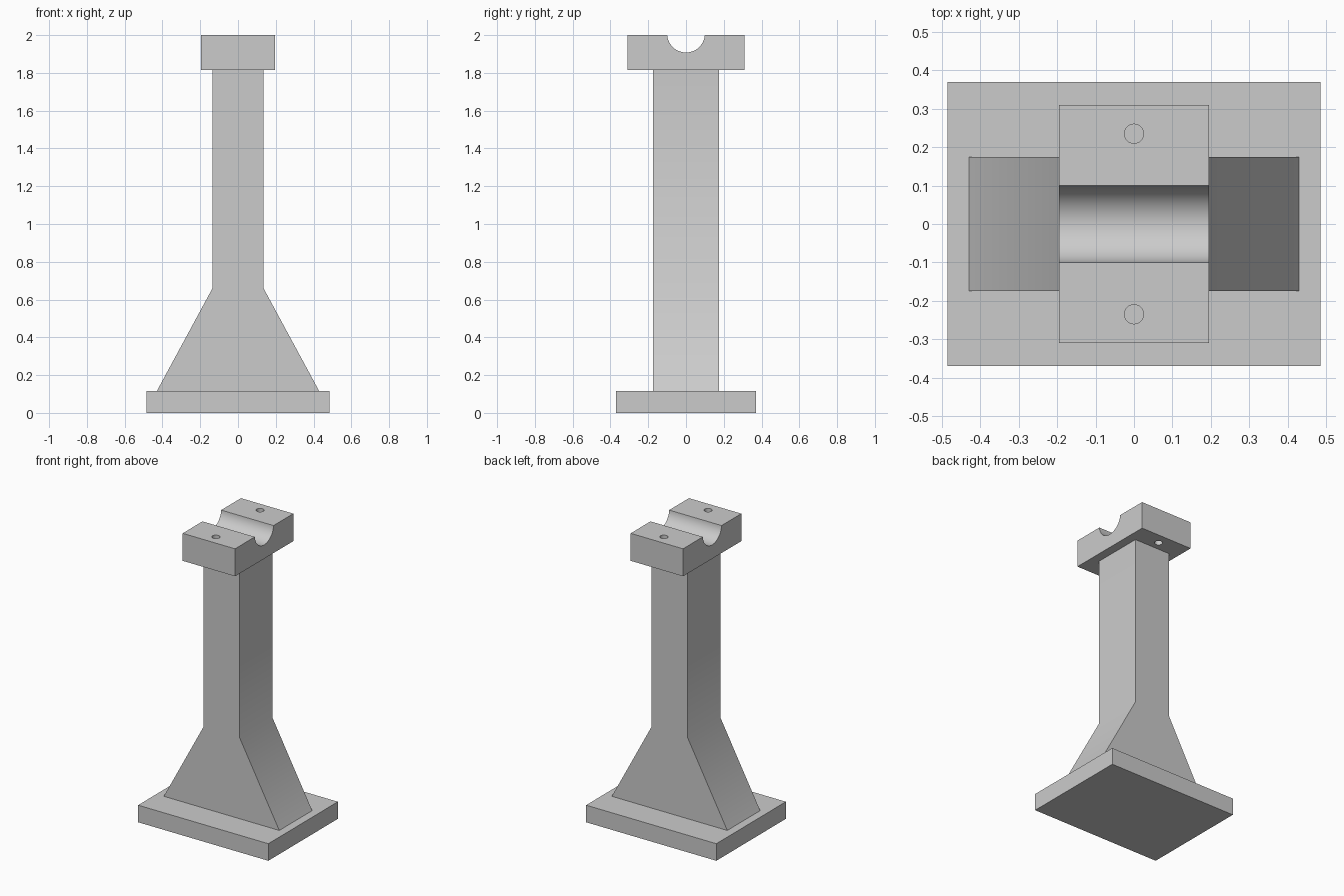
import bpy, bmesh, math
from mathutils import Vector

if "Cube" in bpy.data.objects:
    bpy.data.objects.remove(bpy.data.objects["Cube"])

grey = bpy.data.materials.new("plain_grey")
grey.use_nodes = True
colour = (0.6, 0.6, 0.6, 1)
grey.diffuse_color = colour
grey.node_tree.nodes["Principled BSDF"].inputs["Base Color"].default_value = colour


def prism(name, points, direction):
    """Extrude a closed outline along a direction."""
    bm = bmesh.new()
    face = bm.faces.new([bm.verts.new(p) for p in points])
    new = bmesh.ops.extrude_face_region(bm, geom=[face])["geom"]
    moved = [v for v in new if isinstance(v, bmesh.types.BMVert)]
    bmesh.ops.translate(bm, verts=moved, vec=Vector(direction))
    bmesh.ops.recalc_face_normals(bm, faces=bm.faces)
    mesh = bpy.data.meshes.new(name)
    bm.to_mesh(mesh)
    bm.free()
    mesh.materials.append(grey)
    obj = bpy.data.objects.new(name, mesh)
    bpy.context.collection.objects.link(obj)
    return obj


def smooth(obj):
    bpy.ops.object.select_all(action="DESELECT")
    obj.select_set(True)
    bpy.context.view_layer.objects.active = obj
    bpy.ops.object.shade_smooth_by_angle(angle=math.radians(30))


# Base plate
bx, by, base_top = 0.485, 0.37, 0.115
prism("base_plate", [(-bx, -by, 0), (bx, -by, 0), (bx, by, 0), (-bx, by, 0)],
      (0, 0, base_top))

# Column with flared foot
head_bottom, depth = 1.815, 0.175
half = [(0.43, base_top), (0.135, 0.66), (0.135, head_bottom)]
outline = half + [(-x, z) for x, z in reversed(half)]
column = prism("column", [(x, -depth, z) for x, z in outline], (0, 2 * depth, 0))
smooth(column)

# Saddle head with a round groove across the top
hx, hy, top = 0.195, 0.31, 2.0
radius, centre_z, steps = 0.1, 2.008, 32
start = math.asin((centre_z - top) / radius)
groove = []
for i in range(steps + 1):
    a = start + (math.pi - 2 * start) * i / steps
    groove.append((radius * math.cos(a), centre_z - radius * math.sin(a)))
section = [(-hy, top), (-hy, head_bottom), (hy, head_bottom), (hy, top)] + groove
head = prism("saddle_head", [(-hx, y, z) for y, z in section], (2 * hx, 0, 0))

# Bolt holes through the head
for side in (-1, 1):
    ring = [math.tau * i / 32 for i in range(32)]
    cutter = prism("hole_cutter", [(0.025 * math.cos(a), side * 0.235 + 0.025 * math.sin(a), 1.7)
                                   for a in ring], (0, 0, 0.4))
    cutter.hide_render = True
    cut = head.modifiers.new("bolt_hole", "BOOLEAN")
    cut.operation = "DIFFERENCE"
    cut.solver = "EXACT"
    cut.object = cutter
    bpy.context.view_layer.objects.active = head
    bpy.ops.object.modifier_apply(modifier=cut.name)
    bpy.data.objects.remove(cutter)
smooth(head)
